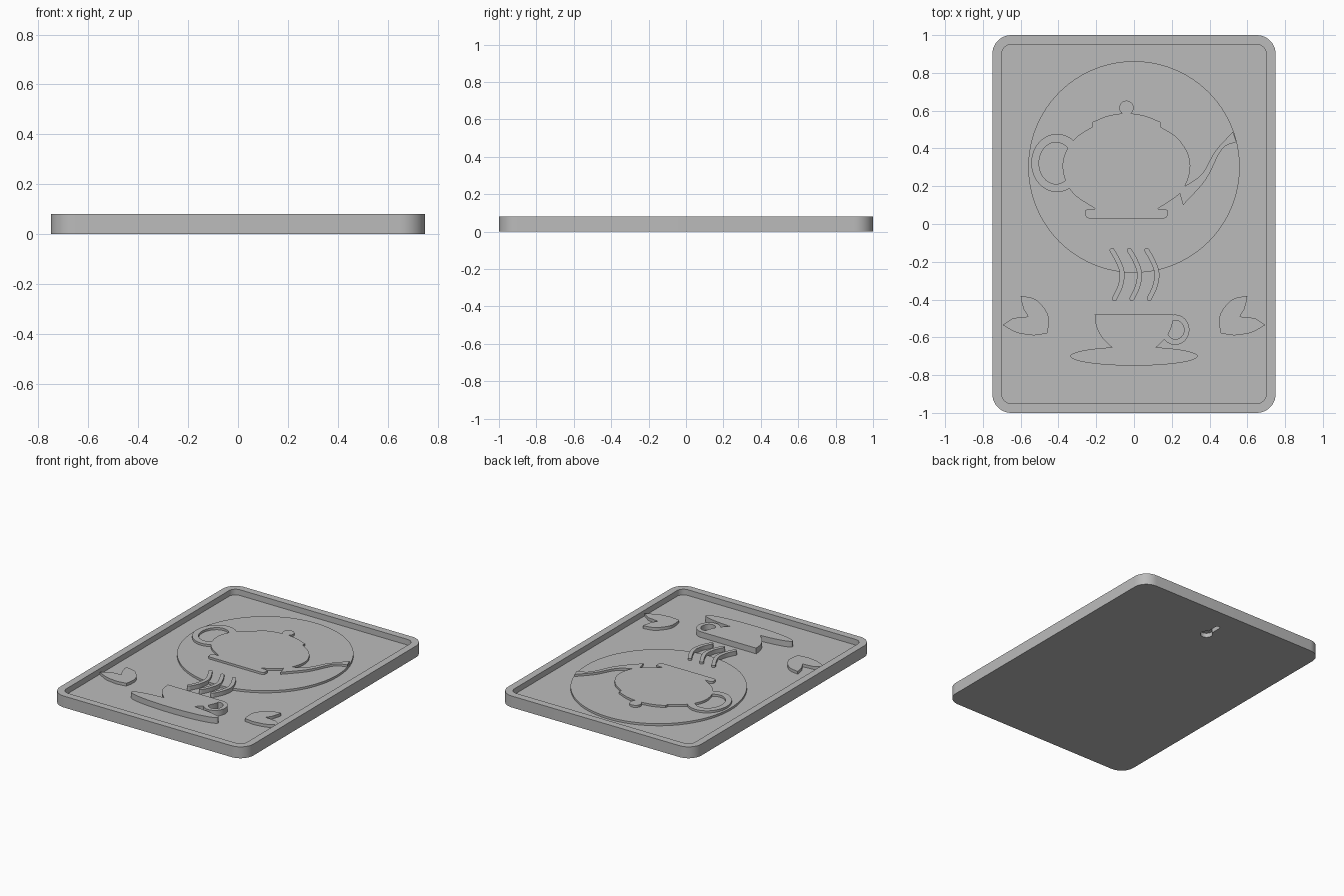
import bpy
import bmesh
from math import sin, cos, pi, radians
from mathutils import Vector

if "Cube" in bpy.data.objects:
    bpy.data.objects.remove(bpy.data.objects["Cube"], do_unlink=True)

grey = bpy.data.materials.new("plain grey")
grey.use_nodes = True
grey.diffuse_color = (0.5, 0.5, 0.5, 1)
grey.node_tree.nodes["Principled BSDF"].inputs["Base Color"].default_value = grey.diffuse_color

FLOOR, RIM = 0.04, 0.08
SINK = FLOOR - 0.01          # reliefs are rooted slightly inside the panel


# ---------- outline helpers ----------
def ellipse(x, y, rx, ry, count=48):
    return [(x + rx * cos(2 * pi * i / count), y + ry * sin(2 * pi * i / count))
            for i in range(count)]


def rounded_rect(half_x, half_y, radius, steps=10):
    outline = []
    for corner, (sx, sy) in enumerate(((1, 1), (-1, 1), (-1, -1), (1, -1))):
        for i in range(steps + 1):
            angle = (corner + i / steps) * pi / 2
            outline.append((sx * (half_x - radius) + radius * cos(angle),
                            sy * (half_y - radius) + radius * sin(angle)))
    return outline


def smooth(*points, steps=6):
    """Sample a soft curve that passes through every point."""
    pts = [Vector(p) for p in points]
    pts = [2 * pts[0] - pts[1]] + pts + [2 * pts[-1] - pts[-2]]
    samples = []
    for a, b, c, d in zip(pts, pts[1:], pts[2:], pts[3:]):
        for i in range(steps):
            t = i / steps
            samples.append(b + (c - a) * t / 2
                           + (2 * a - 5 * b + 4 * c - d) * t ** 2 / 2
                           + (3 * b - a - 3 * c + d) * t ** 3 / 2)
    return [tuple(p) for p in samples] + [tuple(points[-1])]


def stroke(path, radius, steps=8):
    """Outline of a round-ended line drawn along a path."""
    pts = [Vector(p) for p in path]
    outline = []
    for line in (pts, pts[::-1]):
        for i, p in enumerate(line):
            along = (line[min(i + 1, len(line) - 1)] - line[max(i - 1, 0)]).normalized()
            side = Vector((along.y, -along.x))
            outline.append(p + side * radius)
        for i in range(1, steps):
            angle = pi * i / steps
            outline.append(line[-1] + radius * (side * cos(angle) + along * sin(angle)))
    return [tuple(p) for p in outline]


def mirrored(points, centre=0):
    return [(2 * centre - x, y) for x, y in reversed(points)]


# ---------- solid helpers ----------
def prism(name, outline, bottom, top):
    bm = bmesh.new()
    base = bm.faces.new([bm.verts.new((x, y, bottom)) for x, y in outline])
    grown = bmesh.ops.extrude_face_region(bm, geom=[base], use_keep_orig=True)
    bmesh.ops.translate(bm, vec=(0, 0, top - bottom),
                        verts=[v for v in grown["geom"] if isinstance(v, bmesh.types.BMVert)])
    bmesh.ops.remove_doubles(bm, verts=bm.verts, dist=0.0001)
    bmesh.ops.recalc_face_normals(bm, faces=bm.faces)
    mesh = bpy.data.meshes.new(name)
    bm.to_mesh(mesh)
    bm.free()
    mesh.materials.append(grey)
    obj = bpy.data.objects.new(name, mesh)
    bpy.context.collection.objects.link(obj)
    return obj


def combine(target, other, operation):
    """Join or cut with another solid, then discard that solid."""
    bpy.context.view_layer.objects.active = target
    mod = target.modifiers.new(operation, "BOOLEAN")
    mod.object, mod.operation, mod.solver = other, operation, "EXACT"
    bpy.ops.object.modifier_apply(modifier=mod.name)
    bpy.data.objects.remove(other, do_unlink=True)


parts = []

# Panel with a sunken face and a keyhole hanger in its back
panel = prism("panel", rounded_rect(0.75, 1, 0.1), 0, RIM)
combine(panel, prism("pocket", rounded_rect(0.7, 0.95, 0.05), FLOOR, RIM + 1), "DIFFERENCE")
keyhole = prism("keyhole", ellipse(0, 0.73, 0.04, 0.04, 32), -1, 0.03)
combine(keyhole, prism("slot", stroke([(0, 0.73), (0, 0.84)], 0.016), -1, 0.03), "UNION")
combine(panel, keyhole, "DIFFERENCE")
parts.append(panel)

# Round backing disc
parts.append(prism("disc", ellipse(0, 0.302, 0.56, 0.56, 96), SINK, 0.055))

# Teapot: handle ring, then body, knob and spout
POT = 0.07
teapot = prism("teapot", ellipse(-0.407, 0.323, 0.137, 0.154), SINK, POT)
combine(teapot, prism("gap", ellipse(-0.413, 0.322, 0.09, 0.11), -1, 1), "DIFFERENCE")
axis = -0.04
half = (smooth((0.03, 0.585), (0.1, 0.572), (0.18, 0.54))
        + smooth((0.18, 0.515), (0.27, 0.455), (0.33, 0.36), (0.332, 0.26), (0.28, 0.16), (0.165, 0.08))
        + smooth((0.2, 0.08), (0.218, 0.07), (0.215, 0.04), (0.2, 0.03)))
half = [(x + axis, y) for x, y in half]
spout = (smooth((0.27, 0.2), (0.36, 0.265), (0.43, 0.385), (0.523, 0.488))
         + smooth((0.543, 0.435), (0.465, 0.395), (0.38, 0.235), (0.26, 0.1))
         + [(0.243, 0.16), (0.15, 0.2)])
for name, outline in (("body", half + mirrored(half, axis)),
                      ("knob", ellipse(axis, 0.615, 0.038, 0.038, 32)),
                      ("spout", spout)):
    combine(teapot, prism(name, outline, SINK, POT), "UNION")
parts.append(teapot)

# Cup: handle ring, then bowl and saucer
cup = prism("cup", ellipse(0.218, -0.56, 0.075, 0.08), SINK, RIM)
combine(cup, prism("gap", ellipse(0.22, -0.56, 0.045, 0.05), -1, 1), "DIFFERENCE")
side = smooth((0.208, -0.48), (0.2, -0.54), (0.17, -0.6), (0.115, -0.655)) + [(0.1, -0.7)]
combine(cup, prism("bowl", side + mirrored(side), SINK, RIM), "UNION")
combine(cup, prism("saucer", ellipse(0, -0.7, 0.337, 0.05, 64), SINK, RIM), "UNION")
parts.append(cup)

# Three wisps of steam
for i, name in enumerate(("steam_right", "steam_middle", "steam_left")):
    shift = 0.092 * i
    path = smooth(*[(x + shift, y) for x, y in
                    ((-0.116, -0.14), (-0.085, -0.195), (-0.063, -0.26), (-0.073, -0.33), (-0.103, -0.395))])
    parts.append(prism(name, stroke(path, 0.013), SINK, POT))

# Pair of leaf sprigs
leaf = (smooth((-0.6, -0.38), (-0.52, -0.4), (-0.46, -0.47), (-0.452, -0.53), (-0.46, -0.58))
        + smooth((-0.53, -0.59), (-0.62, -0.575), (-0.695, -0.535))
        + smooth((-0.64, -0.498), (-0.56, -0.49))
        + smooth((-0.585, -0.45), (-0.598, -0.4)))
parts.append(prism("leaf_right", leaf, SINK, 0.06))
parts.append(prism("leaf_left", mirrored(leaf), SINK, 0.06))

# Soft curved walls with crisp edges
for obj in parts:
    bpy.ops.object.select_all(action="DESELECT")
    obj.select_set(True)
    bpy.context.view_layer.objects.active = obj
    bpy.ops.object.shade_smooth_by_angle(angle=radians(30))
